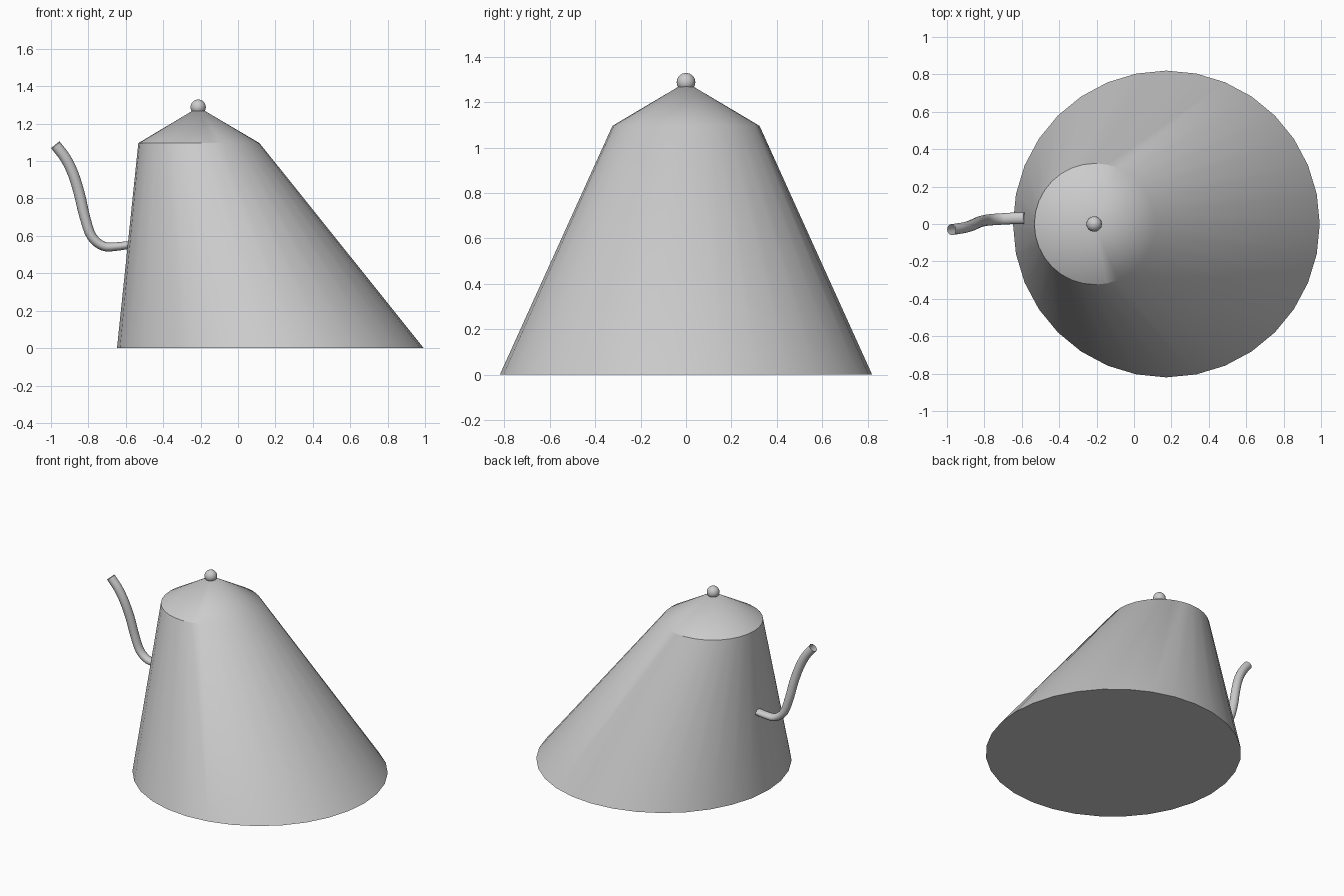
import bpy, bmesh, math
from mathutils import Vector

if "Cube" in bpy.data.objects:
    bpy.data.objects.remove(bpy.data.objects["Cube"])


def finish(name, bm, angle=30):
    bmesh.ops.recalc_face_normals(bm, faces=bm.faces)
    mesh = bpy.data.meshes.new(name)
    bm.to_mesh(mesh)
    bm.free()
    ob = bpy.data.objects.new(name, mesh)
    bpy.context.collection.objects.link(ob)
    bpy.ops.object.select_all(action='DESELECT')
    ob.select_set(True)
    bpy.context.view_layer.objects.active = ob
    bpy.ops.object.shade_smooth_by_angle(angle=math.radians(angle))
    return ob


def ring(bm, center, u, v, ru, rv, n):
    return [bm.verts.new(center + u * ru * math.cos(2 * math.pi * i / n)
                         + v * rv * math.sin(2 * math.pi * i / n)) for i in range(n)]


def bridge(bm, a, b):
    n = len(a)
    for i in range(n):
        j = (i + 1) % n
        bm.faces.new((a[i], a[j], b[j], b[i]))


# leaning kettle body with its conical lid
X, Y = Vector((1, 0, 0)), Vector((0, 1, 0))
bm = bmesh.new()
base = ring(bm, Vector((0.173, 0, 0)), X, Y, 0.82, 0.82, 32)
rim = ring(bm, Vector((-0.209, 0, 1.096)), X, Y, 0.324, 0.324, 32)
apex = bm.verts.new((-0.211, 0, 1.288))
bridge(bm, base, rim)
bm.faces.new(base)
for i in range(32):
    bm.faces.new((rim[i], rim[(i + 1) % 32], apex))
finish("kettle_body", bm)

# round lid knob
bm = bmesh.new()
bmesh.ops.create_uvsphere(bm, u_segments=24, v_segments=16, radius=0.041)
bmesh.ops.translate(bm, vec=(-0.213, 0, 1.288), verts=bm.verts)
finish("lid_knob", bm)

# curved open spout, slightly flattened where it joins the body
path = [Vector(p) for p in (
    (-0.587, 0.032, 0.551), (-0.65, 0.03, 0.543), (-0.72, 0.026, 0.545),
    (-0.783, 0.021, 0.598), (-0.82, 0.013, 0.705), (-0.847, 0.002, 0.82),
    (-0.88, -0.012, 0.928), (-0.922, -0.022, 1.015), (-0.976, -0.03, 1.086))]
ext = [2 * path[0] - path[1]] + path + [2 * path[-1] - path[-2]]
pts = []
for k in range(1, len(ext) - 2):
    a, b, c, d = ext[k - 1:k + 3]
    for s in range(4):
        t = s / 4
        pts.append(0.5 * (2 * b + (c - a) * t + (2 * a - 5 * b + 4 * c - d) * t * t
                          + (3 * b - a - 3 * c + d) * t ** 3))
pts.append(path[-1])
bm = bmesh.new()
prev = None
for k, p in enumerate(pts):
    tan = (pts[min(k + 1, len(pts) - 1)] - pts[max(k - 1, 0)]).normalized()
    side = (Y - tan * Y.dot(tan)).normalized()
    f = k / (len(pts) - 1)
    cur = ring(bm, p, side, tan.cross(side), 0.031 - 0.002 * f,
               0.021 + 0.008 * min(1, f * 1.8), 16)
    if prev:
        bridge(bm, prev, cur)
    prev = cur
finish("spout", bm, 40)
